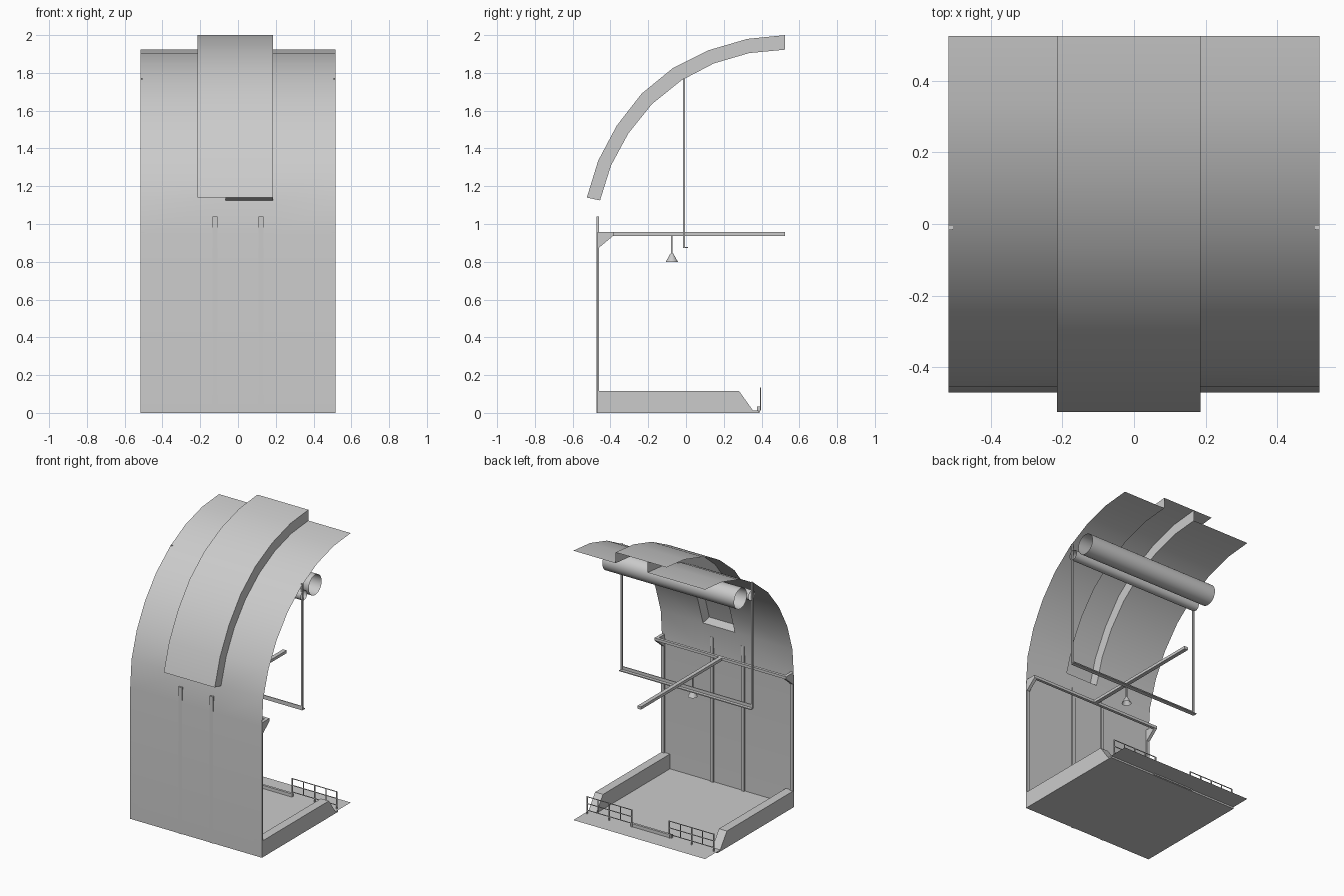
import bpy, bmesh, math
from mathutils import Vector

if "Cube" in bpy.data.objects:
    bpy.data.objects.remove(bpy.data.objects["Cube"])

grey = bpy.data.materials.new("concrete grey")
grey.diffuse_color = (0.6, 0.6, 0.6, 1)
grey.use_nodes = True
grey.node_tree.nodes["Principled BSDF"].inputs["Base Color"].default_value = grey.diffuse_color

W = 0.517  # half width of the segment


def finish(name, bm, smooth=False):
    bmesh.ops.remove_doubles(bm, verts=bm.verts, dist=0.0002)
    bmesh.ops.recalc_face_normals(bm, faces=bm.faces)
    me = bpy.data.meshes.new(name)
    bm.to_mesh(me)
    bm.free()
    me.materials.append(grey)
    ob = bpy.data.objects.new(name, me)
    bpy.context.collection.objects.link(ob)
    if smooth:
        bpy.ops.object.select_all(action='DESELECT')
        ob.select_set(True)
        bpy.context.view_layer.objects.active = ob
        bpy.ops.object.shade_smooth_by_angle(angle=math.radians(30))
    return ob


def add_box(bm, x0, x1, y0, y1, z0, z1):
    vs = bmesh.ops.create_cube(bm, size=1)["verts"]
    for v in vs:
        v.co = Vector(((x0 + x1) / 2 + v.co.x * (x1 - x0),
                       (y0 + y1) / 2 + v.co.y * (y1 - y0),
                       (z0 + z1) / 2 + v.co.z * (z1 - z0)))


def boxes(name, *dims):
    bm = bmesh.new()
    for d in dims:
        add_box(bm, *d)
    return finish(name, bm)


def add_sheet(bm, profile, xs):
    """Sweep an open (y, z) profile along x."""
    rows = [[bm.verts.new((x, y, z)) for y, z in profile] for x in xs]
    for a, b in zip(rows, rows[1:]):
        for i in range(len(profile) - 1):
            bm.faces.new((a[i], a[i + 1], b[i + 1], b[i]))


def add_prism(bm, profile, x0, x1):
    a = [bm.verts.new((x0, y, z)) for y, z in profile]
    b = [bm.verts.new((x1, y, z)) for y, z in profile]
    bm.faces.new(a)
    bm.faces.new(b[::-1])
    n = len(a)
    for i in range(n):
        bm.faces.new((a[i], b[i], b[(i + 1) % n], a[(i + 1) % n]))


# Curved shell: straight wall that bends over into a half vault
inner = [(-0.455, 1.125), (-0.397, 1.31), (-0.305, 1.48), (-0.18, 1.635),
         (-0.025, 1.76), (0.147, 1.85), (0.335, 1.905), (0.525, 1.923)]
outer = [(-0.525, 1.14), (-0.465, 1.335), (-0.367, 1.52), (-0.235, 1.69),
         (-0.07, 1.825), (0.12, 1.92), (0.325, 1.98), (0.525, 2.0)]
wall = [(-0.47, 0), (-0.47, 0.93), inner[0]]
D0, D1, D2 = -0.215, -0.065, 0.185  # roof box edges and slot edge
bm = bmesh.new()
add_sheet(bm, wall, [-W, D1, D2, W])
add_sheet(bm, inner, [-W, D1])
add_sheet(bm, inner, [D2, W])
finish("curved_shell", bm, True)

# Raised roof box over the slot: cover, side walls and lower lid
bm = bmesh.new()
add_sheet(bm, outer, [D0, D1, D2])
finish("roof_box_cover", bm, True)
bm = bmesh.new()
for x in (D1, D2):
    a = [bm.verts.new((x, y, z)) for y, z in inner]
    b = [bm.verts.new((x, y, z)) for y, z in outer]
    for i in range(len(a) - 1):
        bm.faces.new((a[i], a[i + 1], b[i + 1], b[i]))
add_sheet(bm, [outer[0], inner[0]], [D1, D2])
finish("roof_box_sides", bm)

# Wall posts
boxes("wall_posts", *[(x - 0.0125, x + 0.0125, -0.474, -0.46, 0, 1.04)
                      for x in (-0.122, 0.122)])
boxes("edge_posts", *[(min(s * W, s * 0.495), max(s * W, s * 0.495),
                       -0.47, -0.46, 0, 0.93) for s in (-1, 1)])

# Brackets, cross rail and the beam that reaches out from it
bracket = [(-0.468, 0.957), (-0.385, 0.957), (-0.385, 0.938), (-0.46, 0.875),
           (-0.468, 0.875)]
bm = bmesh.new()
for s in (-1, 1):
    add_prism(bm, bracket, s * W, s * 0.495)
finish("rail_brackets", bm)
boxes("cross_rail", (-W, W, -0.405, -0.385, 0.938, 0.957))
boxes("long_beam", (-0.014, 0.014, -0.39, 0.525, 0.937, 0.957))

# Hanging frame
boxes("hanger_rods", *[(s * 0.511 - 0.006, s * 0.511 + 0.006,
                        -0.017, -0.006, 0.872, 1.77) for s in (-1, 1)])
boxes("hanger_bar", (-W, W, -0.017, 0.011, 0.872, 0.879),
      (-W, W, -0.017, -0.011, 0.872, 0.9))

# Hanging lamp
boxes("lamp_stem", (-0.004, 0.004, -0.079, -0.071, 0.835, 0.94))
bm = bmesh.new()
r = bmesh.ops.create_cone(bm, segments=16, radius1=0.032, radius2=0.007,
                          depth=0.045, cap_ends=False)
bmesh.ops.translate(bm, verts=r["verts"], vec=(0, -0.075, 0.822))
finish("lamp_shade", bm, True)


# Open pipes under the roof
def pipe(name, y, z, rad, seg):
    bm = bmesh.new()
    ring = [(y + rad * math.cos(2 * math.pi * i / seg),
             z + rad * math.sin(2 * math.pi * i / seg)) for i in range(seg + 1)]
    add_sheet(bm, ring, [-W, 0, W])
    finish(name, bm, True)


pipe("large_pipe", 0.127, 1.708, 0.072, 32)
pipe("small_pipe", 0.002, 1.682, 0.035, 20)

# Floor, sloped curbs and thin front apron
boxes("floor", (-W, W, -0.47, 0.385, 0, 0.012))
curb = [(-0.47, 0), (-0.47, 0.117), (0.28, 0.117), (0.355, 0.012), (0.355, 0)]
bm = bmesh.new()
for s in (-1, 1):
    add_prism(bm, curb, s * W, s * 0.455)
finish("side_curbs", bm)
bm = bmesh.new()
add_sheet(bm, [(0.385, 0.012), (0.525, 0.012)], [-W, W])
finish("apron", bm)
boxes("apron_step", (-0.16, 0.16, 0.375, 0.392, 0.003, 0.035))

# Two fences of thin bars
bars = []
for x0 in (-0.495, 0.15):
    x1 = x0 + 0.35
    for z in (0.038, 0.085, 0.133):
        bars.append((x0, x1, 0.393, 0.398, z - 0.002, z + 0.002))
    for i in range(5):
        x = x0 + 0.35 * i / 4
        h = 0.004 if i % 2 == 0 else 0.002
        bars.append((x - h, x + h, 0.392, 0.398, 0.012 if i % 2 == 0 else 0.038, 0.135))
boxes("fences", *bars)
